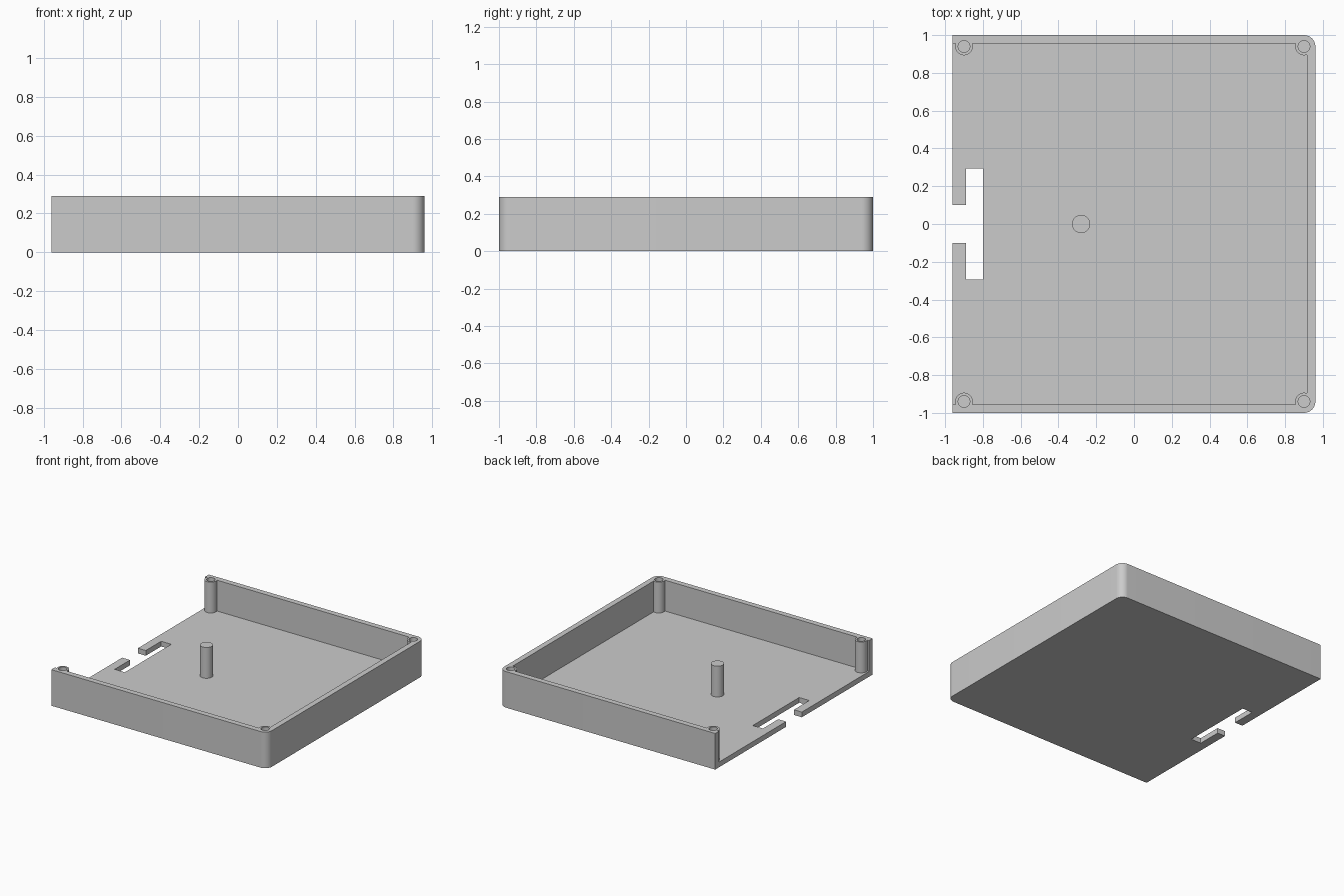
import bpy, bmesh, math

default = bpy.data.objects.get("Cube")
if default:
    bpy.data.objects.remove(default, do_unlink=True)

# Overall sizes
HX, HY, H = 0.96, 1.0, 0.29
WALL, FLOOR = 0.045, 0.042
CORNER = 0.06
BX, BY = HX - CORNER, HY - CORNER

grey = bpy.data.materials.new("light grey plastic")
grey.use_nodes = True
colour = (0.6, 0.6, 0.6, 1)
grey.diffuse_color = colour
grey.node_tree.nodes["Principled BSDF"].inputs["Base Color"].default_value = colour


def arc(cx, cy, r, a0, a1, n):
    """Points along an arc, angles in degrees."""
    angles = [math.radians(a0 + (a1 - a0) * i / n) for i in range(n + 1)]
    return [(cx + r * math.cos(a), cy + r * math.sin(a)) for a in angles]


def prism(name, outline, z0, z1):
    """Extrude a closed outline between two heights."""
    bm = bmesh.new()
    base = bm.faces.new([bm.verts.new((x, y, z0)) for x, y in outline])
    top = bmesh.ops.extrude_face_region(bm, geom=[base])["geom"]
    moved = [v for v in top if isinstance(v, bmesh.types.BMVert)]
    bmesh.ops.translate(bm, verts=moved, vec=(0, 0, z1 - z0))
    bmesh.ops.recalc_face_normals(bm, faces=bm.faces)
    mesh = bpy.data.meshes.new(name)
    bm.to_mesh(mesh)
    bm.free()
    mesh.materials.append(grey)
    obj = bpy.data.objects.new(name, mesh)
    bpy.context.collection.objects.link(obj)
    return obj


def box(name, x0, x1, y0, y1, z0, z1):
    return prism(name, [(x0, y0), (x1, y0), (x1, y1), (x0, y1)], z0, z1)


def cylinder(name, x, y, r, z0, z1):
    return prism(name, arc(x, y, r, 0, 360, 48)[:-1], z0, z1)


def select(obj):
    bpy.ops.object.select_all(action="DESELECT")
    obj.select_set(True)
    bpy.context.view_layer.objects.active = obj


def combine(target, tool, operation):
    """Apply a boolean and discard the tool."""
    mod = target.modifiers.new(operation.lower(), "BOOLEAN")
    mod.operation, mod.solver, mod.object = operation, "EXACT", tool
    select(target)
    bpy.ops.object.modifier_apply(modifier=mod.name)
    bpy.data.objects.remove(tool, do_unlink=True)


# Tray: square corners on the open side, rounded on the other
outline = [(-HX, HY), (-HX, -HY)]
outline += arc(BX, -BY, CORNER, -90, 0, 12) + arc(BX, BY, CORNER, 0, 90, 12)
tray = prism("tray", outline, 0, H)
inner_y = HY - WALL
combine(tray, box("cavity", -1.2, HX - WALL, -inner_y, inner_y, FLOOR, 0.5), "DIFFERENCE")

# T-shaped slot in the open edge of the floor
slot = [(-1.2, -0.1), (-0.89, -0.1), (-0.89, -0.295), (-0.8, -0.295),
        (-0.8, 0.295), (-0.89, 0.295), (-0.89, 0.1), (-1.2, 0.1)]
combine(tray, prism("slot", slot, -0.1, 0.1), "DIFFERENCE")

# Hollow screw posts in the four corners
corners = [(sx * BX, sy * BY) for sx in (-1, 1) for sy in (-1, 1)]
for x, y in corners:
    combine(tray, cylinder("screw_post", x, y, 0.047, FLOOR / 2, H), "UNION")
for x, y in corners:
    combine(tray, cylinder("screw_hole", x, y, 0.031, FLOOR, 0.5), "DIFFERENCE")

# Solid support pillar
pillar = cylinder("support_pillar", -0.28, 0, 0.048, FLOOR, H)

for obj in (tray, pillar):
    select(obj)
    bpy.ops.object.shade_smooth_by_angle(angle=math.radians(30))
